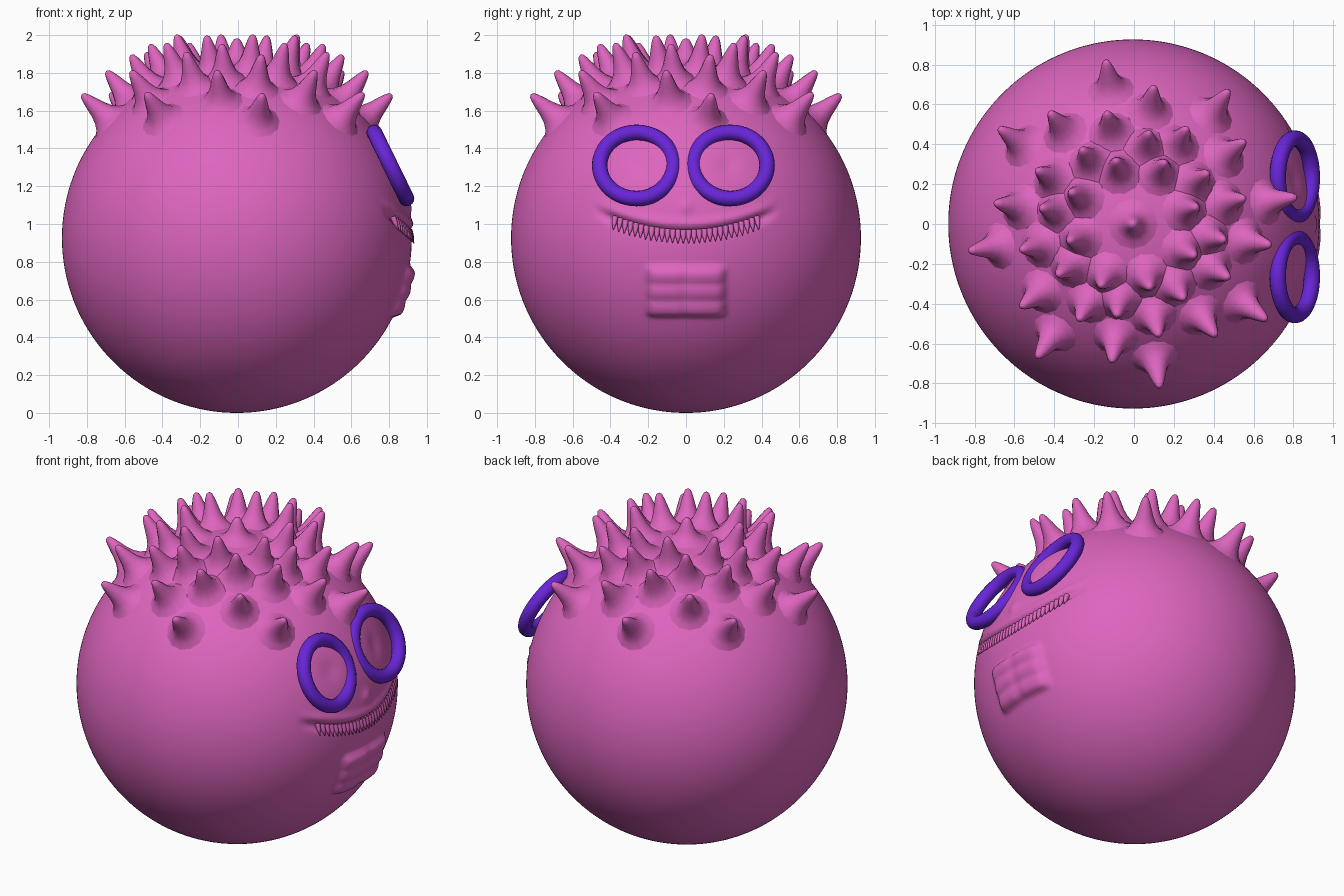
import bpy, bmesh, math
from mathutils import Vector

if "Cube" in bpy.data.objects:
    bpy.data.objects.remove(bpy.data.objects["Cube"])

R = 0.926
C = Vector((-0.006, 0, R))          # body centre


def material(name, rgb):
    m = bpy.data.materials.new(name)
    m.diffuse_color = (*rgb, 1)
    m.use_nodes = True
    m.node_tree.nodes["Principled BSDF"].inputs["Base Color"].default_value = m.diffuse_color
    return m


pink = material("pink skin", (0.73, 0.13, 0.52))
purple = material("purple frames", (0.14, 0.018, 0.68))


def finish(bm, name, mat):
    bmesh.ops.recalc_face_normals(bm, faces=bm.faces)
    me = bpy.data.meshes.new(name)
    bm.to_mesh(me)
    bm.free()
    me.materials.append(mat)
    me.shade_smooth()
    ob = bpy.data.objects.new(name, me)
    bpy.context.collection.objects.link(ob)
    return ob


def lathe(bm, base, direction, profile, n):
    """Revolve (radius, height) points around an axis and cap the tip."""
    q = Vector(direction).to_track_quat('Z', 'Y')
    rings = [[bm.verts.new(base + q @ Vector((r * math.cos(k * math.tau / n),
                                              r * math.sin(k * math.tau / n), h)))
              for k in range(n)] for r, h in profile]
    for a, b in zip(rings, rings[1:]):
        for k in range(n):
            bm.faces.new((a[k], a[(k + 1) % n], b[(k + 1) % n], b[k]))
    bm.faces.new(rings[-1])


def surface(y, z, off=0.0):
    """Point on the +x side of the ball."""
    x = math.sqrt(R * R - y * y - (z - R) ** 2)
    d = Vector((x, y, z - R)).normalized()
    return C + d * (R + off)


def smile(y):
    return 0.955 + 0.5 * y * y


def bump(t, w):
    return math.exp(-(t / w) ** 2)


def face_relief(y, z):
    """Height of the sculpted face: mouth groove, nose, eyes, belly muscles."""
    fade = max(0.0, min(1.0, (0.49 - abs(y)) / 0.12))
    d = -0.035 * fade * bump(z - smile(y) + 0.005, 0.022)
    d += 0.012 * fade * bump(z - smile(y) - 0.045, 0.025)
    d += 0.014 * bump(math.hypot(y, z - 1.09), 0.035)
    for s in (-1, 1):
        d -= 0.01 * bump(math.hypot(y - s * 0.22, z - 1.31), 0.06)
        for zc in (0.73, 0.645, 0.56):
            u = ((abs(y) * (1 if y * s > 0 else -1) - 0.1) / 0.1) ** 6 + ((z - zc) / 0.042) ** 4
            d += 0.038 * math.exp(-u * 0.9)
    return d


# Ball body with sculpted face on +x
bm = bmesh.new()
bmesh.ops.create_icosphere(bm, subdivisions=7, radius=R)
for v in bm.verts:
    if v.co.x > 0.5:
        v.co += v.co.normalized() * face_relief(v.co.y, v.co.z + R)
    v.co += C
finish(bm, "body", pink)

# Hair spikes: tip positions of one quarter, repeated four times round the top
tips = [(0.82, 0.135), (0.69, -0.105), (0.48, 0.67), (0.56, 0.415), (0.56, 0.13),
        (0.46, -0.08), (0.27, 0.48), (0.375, 0.255), (0.32, 0.085), (0.16, 0.31)]
profile = [(0.125, -0.012), (0.09, 0.012), (0.066, 0.045), (0.05, 0.085),
           (0.038, 0.13), (0.026, 0.17), (0.016, 0.193), (0.005, 0.2)]
bm = bmesh.new()
TIP = 1.126
for x, y in tips:
    for k in range(4):
        d = Vector((x, y, math.sqrt(TIP ** 2 - x * x - y * y))).normalized()
        lathe(bm, C + d * R, d, profile, 12)
        x, y = -y, x
lathe(bm, C + Vector((0, 0, R)), (0, 0, 1), [(r, h * 0.65) for r, h in profile], 12)
finish(bm, "hair_spikes", pink)

# Teeth hanging along the smile
bm = bmesh.new()
N = 28
for i in range(N):
    y = -0.38 + 0.76 * i / (N - 1)
    a = surface(y, smile(y) + 0.012, -0.012)
    b = surface(y, smile(y) - 0.058, 0.012)
    h = (b - a).length
    lathe(bm, a, b - a, [(0.017, 0), (0.013, h * 0.5), (0.002, h)], 8)
finish(bm, "teeth", pink)

# Round glasses frames, leaning back with the ball
for name, y in (("left_frame", -0.262), ("right_frame", 0.234)):
    bpy.ops.mesh.primitive_torus_add(major_radius=0.195, minor_radius=0.041,
                                     major_segments=48, minor_segments=16,
                                     location=(0.807, y, 1.31),
                                     rotation=(0, math.radians(64), 0))
    ob = bpy.context.object
    ob.name = name
    ob.data.materials.append(purple)
    bpy.ops.object.shade_smooth()
